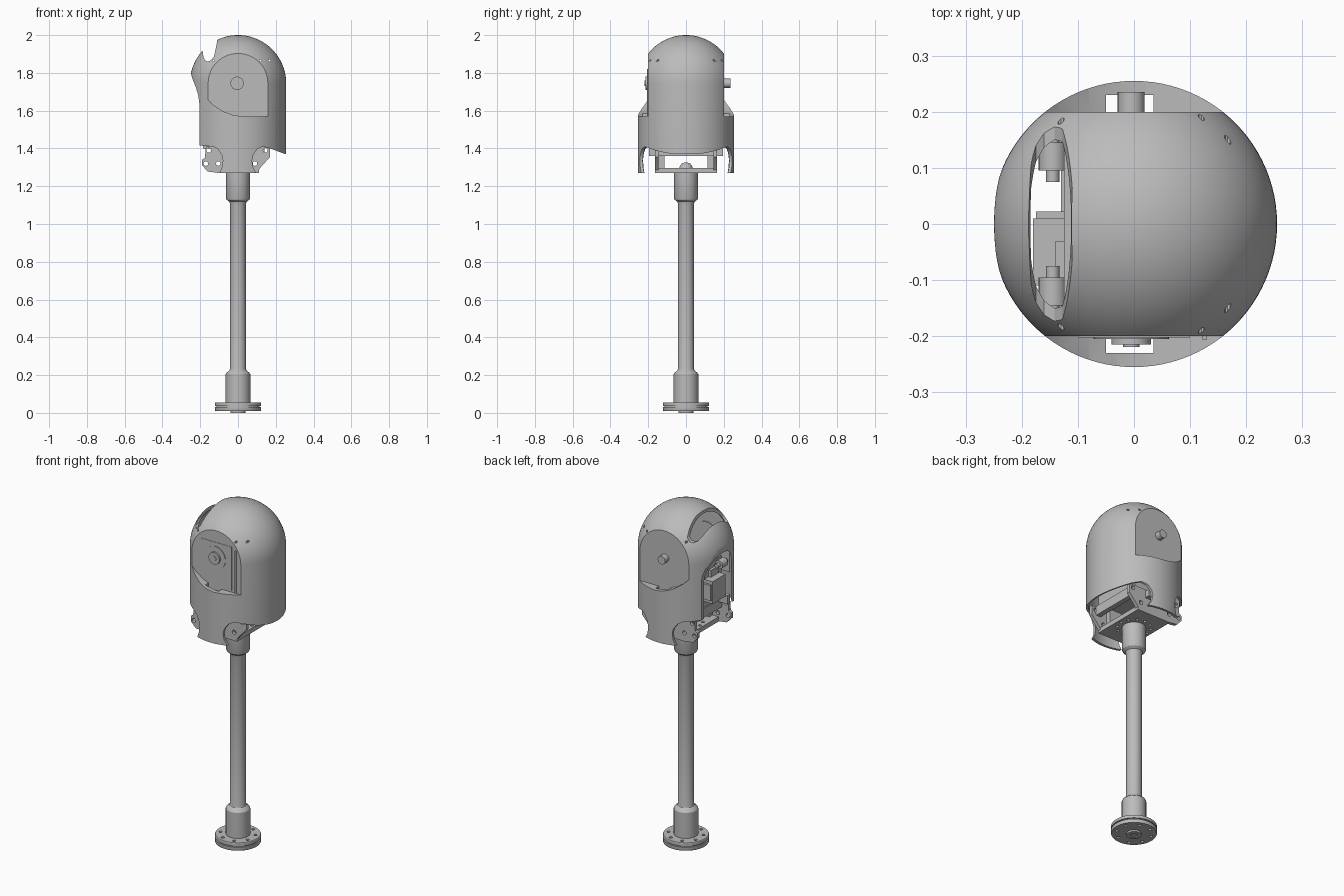
import bpy, bmesh, math
from mathutils import Matrix

old = bpy.data.objects.get("Cube")
if old:
    bpy.data.objects.remove(old)

grey = bpy.data.materials.new("plain_grey")
grey.use_nodes = True
COLOUR = (0.5, 0.5, 0.5, 1)
grey.diffuse_color = COLOUR
grey.node_tree.nodes["Principled BSDF"].inputs["Base Color"].default_value = COLOUR


def finish(name, bm, smooth=True):
    bmesh.ops.recalc_face_normals(bm, faces=bm.faces)
    mesh = bpy.data.meshes.new(name)
    bm.to_mesh(mesh)
    bm.free()
    mesh.materials.append(grey)
    ob = bpy.data.objects.new(name, mesh)
    bpy.context.collection.objects.link(ob)
    if smooth:
        shade(ob)
    return ob


def activate(ob):
    bpy.ops.object.select_all(action="DESELECT")
    ob.select_set(True)
    bpy.context.view_layer.objects.active = ob


def shade(ob):
    activate(ob)
    bpy.ops.object.shade_smooth_by_angle(angle=math.radians(30))


def box(name, x, y, z):
    bm = bmesh.new()
    bmesh.ops.create_cube(bm, size=1)
    for v in bm.verts:
        for i, (a, b) in enumerate((x, y, z)):
            v.co[i] = a if v.co[i] < 0 else b
    return finish(name, bm, False)


def prism(name, pts, y0, y1):
    """Outline in x and z, extruded along y."""
    bm = bmesh.new()
    face = bm.faces.new([bm.verts.new((x, y0, z)) for x, z in pts])
    new = bmesh.ops.extrude_face_region(bm, geom=[face])["geom"]
    bmesh.ops.translate(bm, vec=(0, y1 - y0, 0),
                        verts=[g for g in new if isinstance(g, bmesh.types.BMVert)])
    return finish(name, bm)


def lathe(name, pts, segments=64):
    """Profile of (radius, z), from axis to axis, turned about z."""
    bm = bmesh.new()
    verts = [bm.verts.new((r, 0, z)) for r, z in pts]
    edges = [bm.edges.new(p) for p in zip(verts, verts[1:])]
    bmesh.ops.spin(bm, geom=verts + edges, cent=(0, 0, 0), axis=(0, 0, 1),
                   angle=math.tau, steps=segments, use_duplicate=False)
    bmesh.ops.remove_doubles(bm, verts=bm.verts, dist=0.0001)
    return finish(name, bm)


def rod(name, r, centre, length, axis="Z", segments=24):
    bm = bmesh.new()
    turn = {"X": Matrix.Rotation(math.pi / 2, 4, "Y"),
            "Y": Matrix.Rotation(math.pi / 2, 4, "X"), "Z": Matrix()}[axis]
    bmesh.ops.create_cone(bm, cap_ends=True, segments=segments, radius1=r, radius2=r,
                          depth=length, matrix=Matrix.Translation(centre) @ turn)
    return finish(name, bm)


def boolean(ob, tool, operation="DIFFERENCE"):
    mod = ob.modifiers.new("cut", "BOOLEAN")
    mod.operation, mod.object, mod.solver = operation, tool, "EXACT"
    activate(ob)
    bpy.ops.object.modifier_apply(modifier=mod.name)
    bpy.data.objects.remove(tool)


def capsule(name, r, bottom, centre=1.745, steps=20):
    arc = [(r * math.cos(i * math.pi / 2 / steps), centre + r * math.sin(i * math.pi / 2 / steps))
           for i in range(steps)]
    return lathe(name, [(0, bottom), (r, bottom)] + arc + [(0, centre + r)], 96)


# Head shell: domed capsule, flattened on both sides above a sloping ledge
shell = capsule("head_shell", 0.255, 1.27)
flat = [(-0.4, 1.9), (-0.4, 1.67), (-0.16, 1.66), (-0.13, 1.63), (-0.08, 1.597),
        (-0.03, 1.578), (0.02, 1.57), (0.4, 1.57), (0.4, 2.2), (-0.4, 2.2)]
for y0, y1 in ((-0.4, -0.2), (0.2, 0.4)):
    boolean(shell, prism("flat_cutter", flat, y0, y1))

# Hollow inside, open at the bottom
cavity = capsule("cavity_cutter", 0.24, 1.5)
boolean(cavity, box("cavity_limit", (-1, 1), (-0.185, 0.185), (1, 3)), "INTERSECT")
boolean(shell, cavity)
boolean(shell, rod("lower_cavity_cutter", 0.241, (0, 0, 1.377), 0.355, segments=96))

# Open face under the brow, slot above the brow, and shaped lower edges with two tabs
face_opening = [(-0.4, 1.2), (-0.205, 1.2), (-0.205, 1.64), (-0.21, 1.68), (-0.222, 1.72),
                (-0.24, 1.765), (-0.253, 1.81), (-0.4, 1.83)]
top_slot = [(-0.187, 1.915), (-0.183, 1.885), (-0.175, 1.867), (-0.16, 1.86), (-0.142, 1.867),
            (-0.128, 1.885), (-0.12, 1.92), (-0.11, 1.966), (-0.15, 2.2), (-0.3, 2.1)]
left_edge = [(-0.4, 1.2), (-0.4, 1.415), (-0.2, 1.415), (-0.13, 1.41), (-0.105, 1.395),
             (-0.085, 1.365), (-0.08, 1.335), (-0.086, 1.3), (-0.1, 1.265), (-0.1, 1.2)]
right_edge = [(0.1, 1.2), (0.1, 1.265), (0.08, 1.3), (0.074, 1.335), (0.08, 1.365),
              (0.1, 1.395), (0.13, 1.41), (0.17, 1.4), (0.25, 1.37), (0.4, 1.36), (0.4, 1.2)]
for outline in (face_opening, top_slot, left_edge, right_edge):
    boolean(shell, prism("edge_cutter", outline, -0.5, 0.5))

# Ledge slits and small screw holes in the dome
for s in (-1, 1):
    y = sorted((0.2 * s, 0.23 * s))
    boolean(shell, box("slit_cutter", (-0.05, 0.035), y, (1.5, 1.7)))
for x in (-0.13, 0.12, 0.167):
    boolean(shell, rod("hole_cutter", 0.006, (x, 0, 1.865), 0.8, "Y", 8))
shade(shell)

# Pivot on the front cheek, axle on the back cheek
for name, r, y in (("pivot_ring", 0.067, -0.205), ("pivot_boss", 0.035, -0.215)):
    rod(name, r, (-0.005, y / 2 - 0.09, 1.745), abs(y) - 0.18, "Y", 48)
rod("pivot_cap", 0.015, (-0.005, -0.213, 1.745), 0.012, "Y")
rod("rear_axle", 0.024, (-0.005, 0.2, 1.745), 0.07, "Y", 32)
box("front_cheek_strip", (0.122, 0.13), (-0.206, -0.195), (1.572, 1.82))
box("front_cheek_panel", (-0.1, 0.1), (-0.202, -0.195), (1.58, 1.835))

# Chassis and drive units inside the head
box("chassis", (-0.125, 0.12), (-0.15, 0.15), (1.41, 1.66))
box("electronics_box", (-0.18, -0.1), (-0.11, 0.01), (1.45, 1.58))
box("electronics_lid", (-0.175, -0.12), (-0.1, 0.022), (1.47, 1.56))
box("box_connector", (-0.14, -0.11), (-0.1, -0.03), (1.57, 1.62))
for s in (-1, 1):
    y = sorted((0.12 * s, 0.145 * s))
    box("chassis_rail", (-0.185, -0.12), y, (1.4, 1.45))
    rod("drive_motor", 0.025, (-0.145, 0.12 * s, 1.63), 0.05, "Y")
    rod("motor_shaft", 0.012, (-0.145, 0.12 * s, 1.63), 0.09, "Y", 16)

# Neck brackets with bolt holes, joined by cross bars
bracket = [(-0.19, 1.31), (-0.16, 1.278), (-0.1, 1.27), (0.1, 1.27), (0.12, 1.3),
           (0.17, 1.355), (0.17, 1.41), (-0.17, 1.41), (-0.175, 1.35), (-0.19, 1.34)]
for s in (-1, 1):
    y0, y1 = sorted((0.145 * s, 0.165 * s))
    plate = prism("neck_bracket", bracket, y0, y1)
    for x, z in ((-0.17, 1.32), (-0.105, 1.32), (-0.155, 1.39), (0.09, 1.32), (0.145, 1.39)):
        boolean(plate, rod("bolt_cutter", 0.012, (x, 0, z), 0.6, "Y", 16))
    shade(plate)
    y = sorted((0.115 * s, 0.146 * s))
    box("bracket_post", (-0.07, 0.07), y, (1.28, 1.41))
    y = sorted((0.16 * s, 0.195 * s))
    box("bracket_lug", (-0.06, 0.06), y, (1.36, 1.4))
for x in (-0.13, 0.11):
    box("cross_bar", (x, x + 0.03), (-0.146, 0.146), (1.36, 1.415))

# Neck plate with a ring of holes
neck_plate = box("neck_plate", (-0.11, 0.11), (-0.165, 0.165), (1.27, 1.297))
for i in range(12):
    a = math.tau * i / 12
    boolean(neck_plate, rod("hole_cutter", 0.009, (0.09 * math.cos(a), 0.09 * math.sin(a), 1.28),
                            0.1, segments=12))
shade(neck_plate)

# Pole with sleeves at both ends and a rounded top
lathe("pole", [(0, 0.05), (0.065, 0.05), (0.065, 0.205), (0.06, 0.213), (0.045, 0.225),
               (0.042, 0.235), (0.042, 1.105), (0.046, 1.118), (0.06, 1.128), (0.063, 1.135),
               (0.063, 1.272), (0.036, 1.272), (0.036, 1.29), (0.033, 1.306), (0.022, 1.32),
               (0.01, 1.325), (0, 1.326)])

# Base flange: two stacked discs with bolt holes and a hollow boss
flange = lathe("base_flange", [(0, 0.004), (0.02, 0.004), (0.02, 0), (0.04, 0), (0.04, 0.01),
                               (0.12, 0.01), (0.122, 0.014), (0.122, 0.03), (0.115, 0.031),
                               (0.115, 0.036), (0.122, 0.037), (0.122, 0.053), (0.12, 0.056),
                               (0, 0.056)])
for i in range(8):
    a = math.tau * (i + 0.5) / 8
    boolean(flange, rod("bolt_cutter", 0.009, (0.095 * math.cos(a), 0.095 * math.sin(a), 0.03),
                        0.2, segments=12))
shade(flange)
